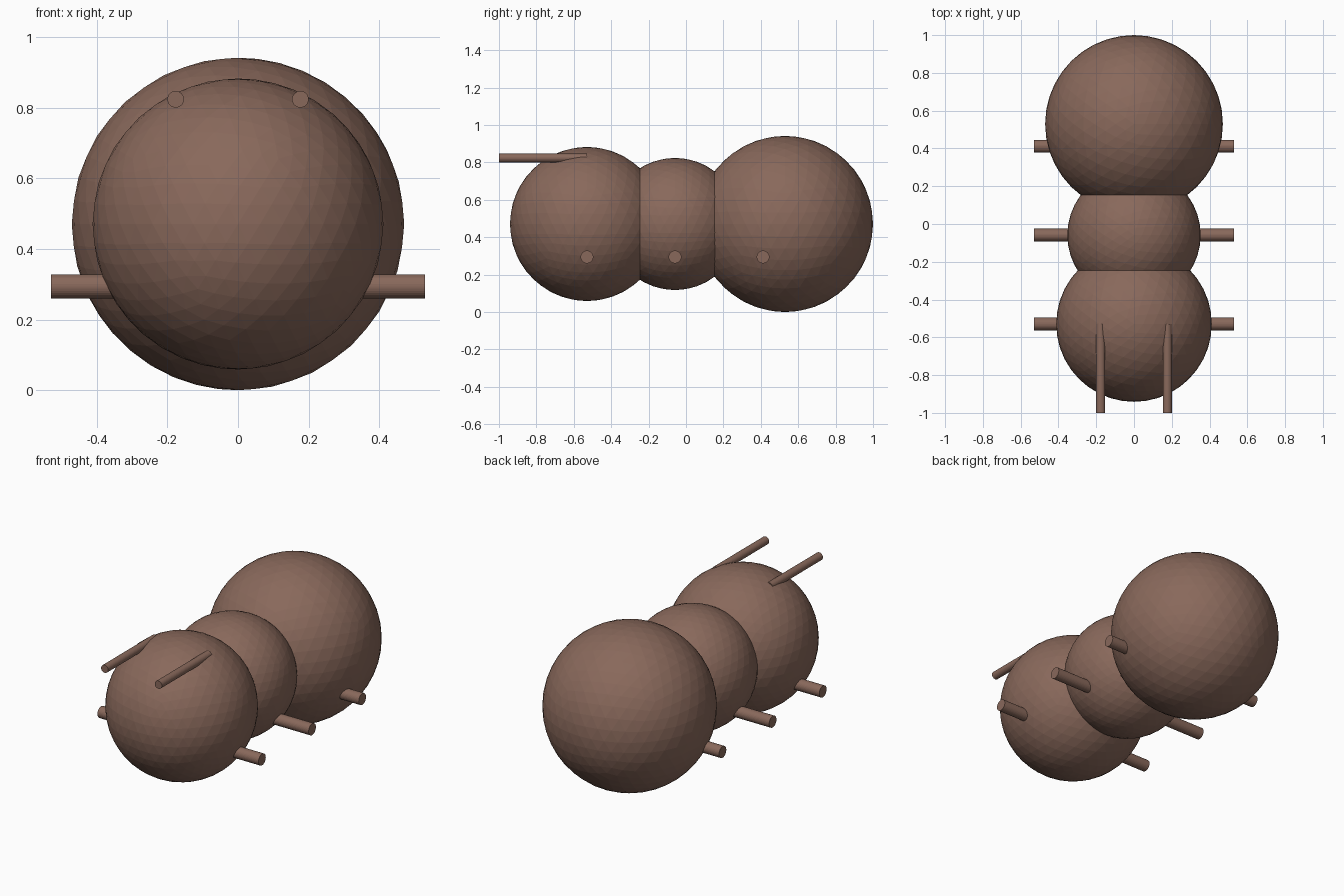
import bpy
from math import pi

if "Cube" in bpy.data.objects:
    bpy.data.objects.remove(bpy.data.objects["Cube"])

U = 1 / 1.7      # design unit, so the body spans 2 units
MID = 0.8        # height of the body axis in design units

brown = bpy.data.materials.new("brown")
brown.diffuse_color = (0.25, 0.14, 0.105, 1)
brown.use_nodes = True
brown.node_tree.nodes["Principled BSDF"].inputs["Base Color"].default_value = brown.diffuse_color


def finish(name):
    ob = bpy.context.object
    ob.name = name
    ob.data.materials.append(brown)
    return ob


def ball(name, y, r):
    bpy.ops.mesh.primitive_ico_sphere_add(
        subdivisions=4, radius=r * U, location=(0, y * U, MID * U))
    finish(name)


def rod(name, loc, r, length, rot):
    bpy.ops.mesh.primitive_cylinder_add(
        vertices=32, radius=r * U, depth=length * U,
        location=[c * U for c in loc], rotation=rot)
    finish(name)


# Three overlapping body segments
ball("head", -0.9, 0.7)
ball("thorax", -0.1, 0.6)
ball("abdomen", 0.9, 0.8)

# Mirrored legs and antennae
for side, s in (("left", -1), ("right", 1)):
    for pos, y in (("front", -0.9), ("middle", -0.1), ("back", 0.7)):
        rod(f"{pos}_leg_{side}", (s * 0.5, y, 0.5), 0.058, 0.8, (0, pi / 2, 0))
    rod(f"antenna_{side}", (s * 0.3, -1.3, 1.4), 0.04, 0.8, (pi / 2, 0, 0))
